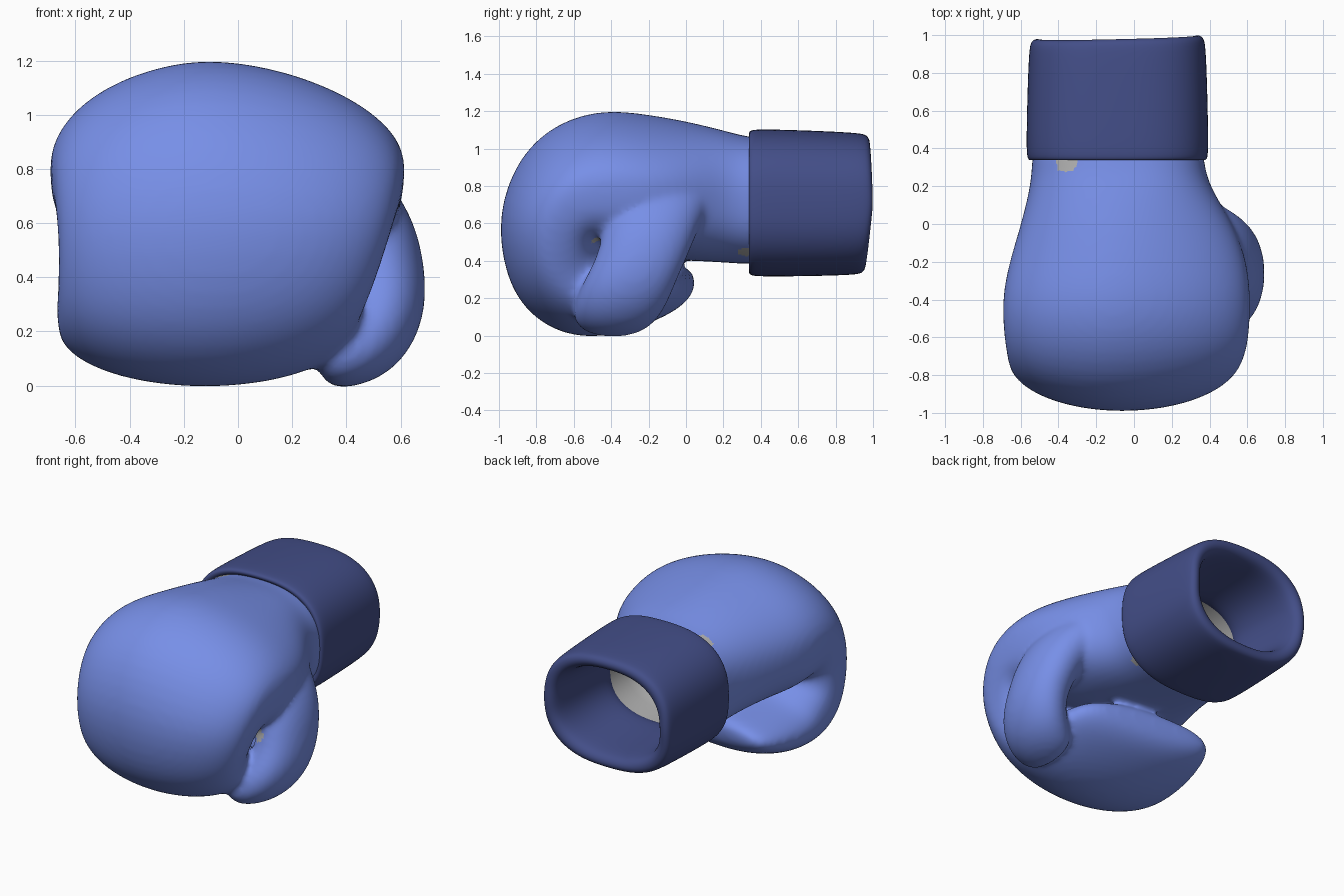
import bpy, bmesh, math
from mathutils import Vector

if "Cube" in bpy.data.objects:
    bpy.data.objects.remove(bpy.data.objects["Cube"])


def material(name, rgb):
    m = bpy.data.materials.new(name)
    m.diffuse_color = (*rgb, 1)
    m.use_nodes = True
    m.node_tree.nodes["Principled BSDF"].inputs["Base Color"].default_value = m.diffuse_color
    return m


light_blue = material("light blue", (0.185, 0.275, 0.80))
dark_blue = material("dark blue", (0.056, 0.076, 0.245))
grey = material("lining grey", (0.42, 0.42, 0.42))


def se(t, n):
    """Point on a unit superellipse."""
    c, s = math.cos(t), math.sin(t)
    return (math.copysign(abs(c) ** (2 / n), c), math.copysign(abs(s) ** (2 / n), s))


def loft(name, rings, mat, first=True, last=True, closed=False):
    me = bpy.data.meshes.new(name)
    ob = bpy.data.objects.new(name, me)
    bpy.context.collection.objects.link(ob)
    bm = bmesh.new()
    vs = [[bm.verts.new(p) for p in r] for r in rings]
    n = len(vs[0])
    pairs = list(zip(vs, vs[1:])) + ([(vs[-1], vs[0])] if closed else [])
    for a, b in pairs:
        for i in range(n):
            bm.faces.new((a[i], a[(i + 1) % n], b[(i + 1) % n], b[i]))
    if first:
        bm.faces.new(vs[0])
    if last:
        bm.faces.new(vs[-1])
    bmesh.ops.recalc_face_normals(bm, faces=bm.faces)
    bm.to_mesh(me)
    bm.free()
    me.materials.append(mat)
    return ob


def apply_all(ob):
    dg = bpy.context.evaluated_depsgraph_get()
    me = bpy.data.meshes.new_from_object(ob.evaluated_get(dg))
    ob.modifiers.clear()
    ob.data = me


# Mitt, from the wrist over the knuckles to the curled tip: outer y, z, inner y, z, x min, x max
mitt_keys = [
    (0.46, 1.06, 0.46, 0.38, -0.54, 0.37), (0.33, 1.06, 0.33, 0.38, -0.54, 0.37),
    (0.20, 1.10, 0.20, 0.39, -0.55, 0.40), (0.00, 1.155, 0.00, 0.40, -0.60, 0.53),
    (-0.20, 1.19, -0.18, 0.41, -0.66, 0.60), (-0.44, 1.22, -0.32, 0.43, -0.70, 0.62),
    (-0.69, 1.15, -0.42, 0.46, -0.695, 0.615), (-0.90, 0.97, -0.44, 0.48, -0.68, 0.60),
    (-1.015, 0.65, -0.45, 0.48, -0.665, 0.565), (-0.97, 0.32, -0.44, 0.47, -0.665, 0.515),
    (-0.86, 0.13, -0.43, 0.46, -0.67, 0.47), (-0.69, 0.015, -0.40, 0.44, -0.67, 0.44),
    (-0.50, -0.015, -0.34, 0.42, -0.665, 0.42), (-0.30, 0.02, -0.20, 0.40, -0.655, 0.40),
    (-0.12, 0.09, -0.05, 0.385, -0.62, 0.37), (-0.01, 0.15, 0.02, 0.37, -0.57, 0.30),
    (0.04, 0.22, 0.05, 0.33, -0.47, 0.18),
]
rings = []
for i, (oy, oz, iy, iz, x0, x1) in enumerate(mitt_keys):
    mid, half = Vector(((oy + iy) / 2, (oz + iz) / 2)), Vector(((oy - iy) / 2, (oz - iz) / 2))
    outer_n = 2 + max(0, 0.6 - 0.15 * i)
    inner_n = 2.6 if i < 5 else 3 if i < 12 else 2.2
    slant = 0.12 * min(1, max(0, (i - 12) / 3))
    ring = []
    for k in range(32):
        u, v = se(math.tau * k / 32, outer_n if k < 16 else inner_n)
        x = (x0 + x1) / 2 + u * (x1 - x0) / 2
        # the outer ridge leans towards the little-finger side
        lean = 1 - 0.16 * max(u + 0.15, 0) if v > 0 and 3 <= i <= 7 else 1
        p = mid + half * v * lean
        ring.append((x, p.x - slant * (x + 0.35), p.y))
    rings.append(ring)
mitt = loft("mitt", rings, light_blue)

# Thumb: centre, half width along y, half thickness, tilt of the section in the xz plane
thumb_keys = [
    ((0.20, -0.02, 0.78), 0.20, 0.14, 75), ((0.38, -0.11, 0.72), 0.26, 0.17, 60),
    ((0.485, -0.185, 0.59), 0.26, 0.17, 25), ((0.535, -0.225, 0.44), 0.245, 0.16, 5),
    ((0.54, -0.30, 0.29), 0.25, 0.165, -15), ((0.49, -0.345, 0.18), 0.25, 0.16, -45),
    ((0.39, -0.385, 0.10), 0.225, 0.125, -62), ((0.29, -0.40, 0.065), 0.17, 0.08, -75),
]
rings = []
for c, ry, rt, tilt in thumb_keys:
    a = math.radians(tilt)
    ring = []
    for k in range(20):
        u, v = se(math.tau * k / 20, 2.1)
        ring.append(Vector(c) + Vector((u * rt * math.cos(a), v * ry, u * rt * math.sin(a))))
    rings.append(ring)
thumb = loft("thumb", rings, light_blue)

# Fuse mitt and thumb into one padded shell
for ob in (mitt, thumb):
    s = ob.modifiers.new("round", "SUBSURF")
    s.levels = 2
    apply_all(ob)
bpy.ops.object.select_all(action="DESELECT")
mitt.select_set(True)
thumb.select_set(True)
bpy.context.view_layer.objects.active = mitt
bpy.ops.object.join()
mitt.name = "glove_body"
r = mitt.modifiers.new("fuse", "REMESH")
r.mode, r.voxel_size = "VOXEL", 0.018
s = mitt.modifiers.new("soften", "SMOOTH")
s.factor, s.iterations = 0.5, 14
apply_all(mitt)

# Open the wrist inside the cuff
bm = bmesh.new()
bm.from_mesh(mitt.data)
bmesh.ops.delete(bm, geom=[f for f in bm.faces if f.calc_center_median().y > 0.40], context="FACES")
bm.to_mesh(mitt.data)
bm.free()
mitt.data.materials.clear()
mitt.data.materials.append(light_blue)
mitt.data.materials.append(grey)

# Lining showing at the seams: top of the wrist, below the wrist, thumb crotch
spots = [((-0.38, 0.34, 1.06), 0.08), ((0.26, 0.33, 0.40), 0.07), ((0.46, -0.46, 0.48), 0.05),
         ((0.34, 0.01, 0.40), 0.04)]
for p in mitt.data.polygons:
    if any((p.center - Vector(c)).length < rad for c, rad in spots):
        p.material_index = 1


def wrist_ring(y, d, n):
    ring = []
    end = max(0, (y - 0.4) / 0.6)
    for k in range(40):
        u, v = se(math.tau * k / 40, n)
        x = -0.088 + u * (0.482 - d)
        z = 0.71 + v * (0.394 - d) - 0.01 * (y - 0.35)
        ring.append((x, y + end * (0.01 * u - 0.035 * max(-v, 0) - 0.012 * max(v, 0)), z))
    return ring


# Cuff: y, inset from the outer wall; runs along the outside, over the lip and back inside
cuff_profile = [(0.40, 0.07), (0.36, 0.05), (0.335, 0.03), (0.338, 0.008), (0.37, 0.0), (0.50, 0.0),
                (0.75, 0.006), (0.94, 0.014), (0.98, 0.025), (0.995, 0.055), (0.98, 0.09), (0.93, 0.115),
                (0.70, 0.13), (0.48, 0.15), (0.41, 0.13)]
cuff = loft("cuff", [wrist_ring(y, d, 2.6 - 2 * d) for y, d in cuff_profile], dark_blue, False, False, True)
s = cuff.modifiers.new("round", "SUBSURF")
s.levels = s.render_levels = 2

# Lining deep inside the wrist
lining = loft("lining", [wrist_ring(y, d, 2.2) for y, d in
                         [(0.45, 0.13), (0.30, 0.14), (0.15, 0.16), (0.08, 0.22), (0.05, 0.33)]],
              grey, False, True)

for ob in (mitt, cuff, lining):
    for p in ob.data.polygons:
        p.use_smooth = True
